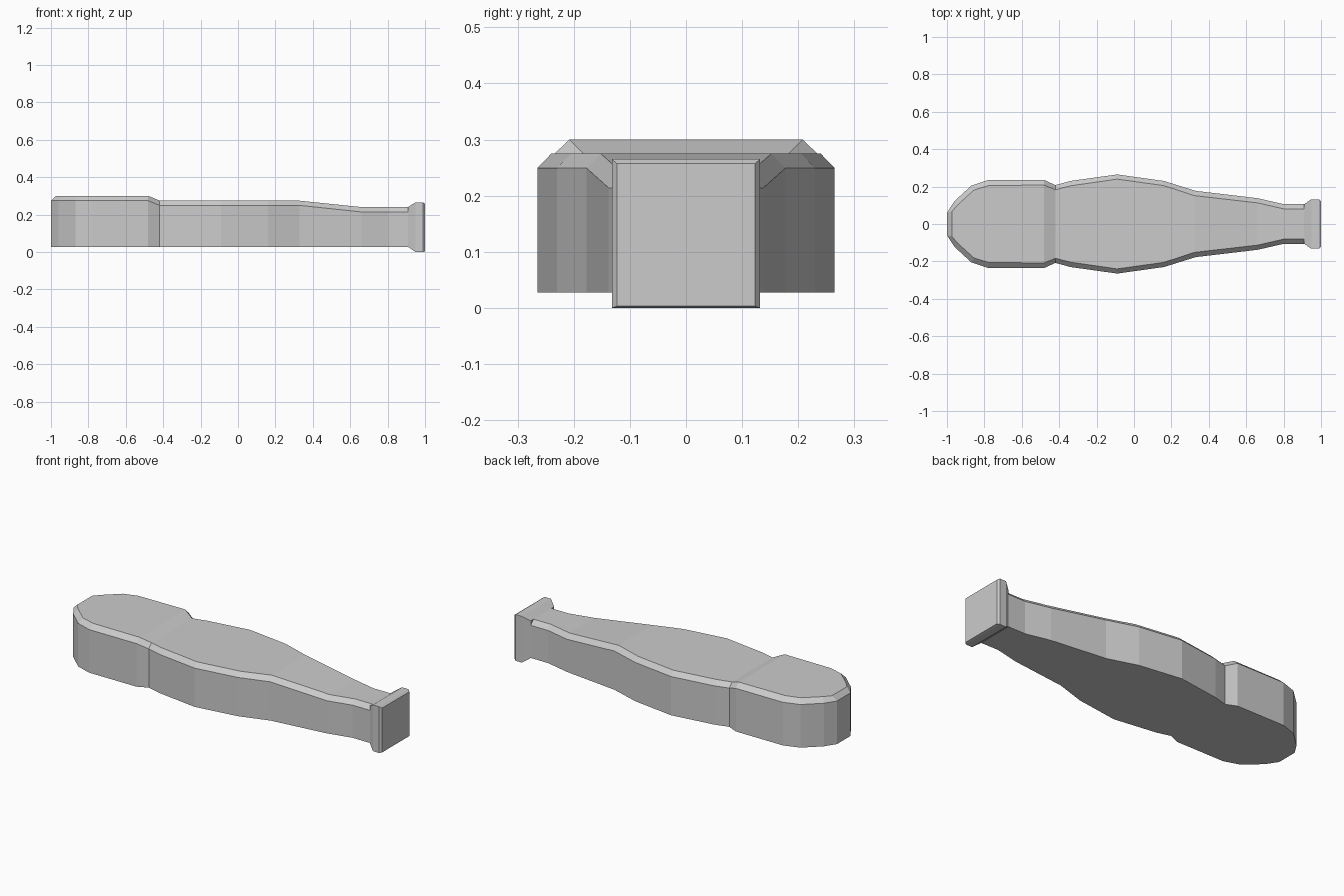
import bpy, bmesh

if "Cube" in bpy.data.objects:
    bpy.data.objects.remove(bpy.data.objects["Cube"])

BOTTOM = 0.027


def loft(name, rings):
    """Skin equal-length closed rings and cap both ends."""
    bm = bmesh.new()
    loops = [[bm.verts.new(p) for p in ring] for ring in rings]
    n = len(loops[0])
    for a, b in zip(loops, loops[1:]):
        for i in range(n):
            j = (i + 1) % n
            bm.faces.new((a[i], a[j], b[j], b[i]))
    return bm, loops


def finish(name, bm):
    bmesh.ops.recalc_face_normals(bm, faces=bm.faces)
    mesh = bpy.data.meshes.new(name)
    bm.to_mesh(mesh)
    bm.free()
    obj = bpy.data.objects.new(name, mesh)
    bpy.context.collection.objects.link(obj)
    return obj


# Body stations: outer x, outer half width, top x, top half width, top z
stations = [
    (-1.0, 0.06, -0.973, 0.068, 0.30),
    (-0.96, 0.122, -0.94, 0.105, 0.30),
    (-0.87, 0.205, -0.855, 0.182, 0.30),
    (-0.78, 0.235, -0.775, 0.206, 0.30),
    (-0.48, 0.235, -0.48, 0.208, 0.30),
    (-0.42, 0.208, -0.42, 0.183, 0.275),
    (-0.34, 0.230, -0.34, 0.204, 0.275),
    (-0.09, 0.265, -0.09, 0.240, 0.275),
    (0.16, 0.230, 0.16, 0.205, 0.275),
    (0.33, 0.177, 0.32, 0.152, 0.275),
    (0.66, 0.138, 0.66, 0.113, 0.24),
    (0.80, 0.106, 0.80, 0.081, 0.24),
    (0.915, 0.106, 0.915, 0.081, 0.24),
]


def body_ring(x, w, xt, wt, top):
    edge = top - 0.026
    return [(x, -w, BOTTOM), (x, w, BOTTOM), (x, w, edge),
            (xt, wt, top), (xt, -wt, top), (x, -w, edge)]


# Handle and rounded head with chamfered upper rim
bm, loops = loft("body", [body_ring(*s) for s in stations])
tip = loops[0]
bm.faces.new((tip[0], tip[1], tip[2], tip[5]))
bm.faces.new((tip[5], tip[2], tip[3], tip[4]))
bm.faces.new(loops[-1])
finish("handle_body", bm)

# Flared butt cap: x, half width, bottom z, top z
cap = [(0.91, 0.106, 0.027, 0.24), (0.948, 0.132, 0.0, 0.265),
       (0.988, 0.132, 0.0, 0.265), (1.0, 0.123, 0.003, 0.257)]
bm, loops = loft("cap", [[(x, -w, lo), (x, w, lo), (x, w, hi), (x, -w, hi)]
                         for x, w, lo, hi in cap])
bm.faces.new(loops[0])
bm.faces.new(loops[-1])
finish("butt_cap", bm)
